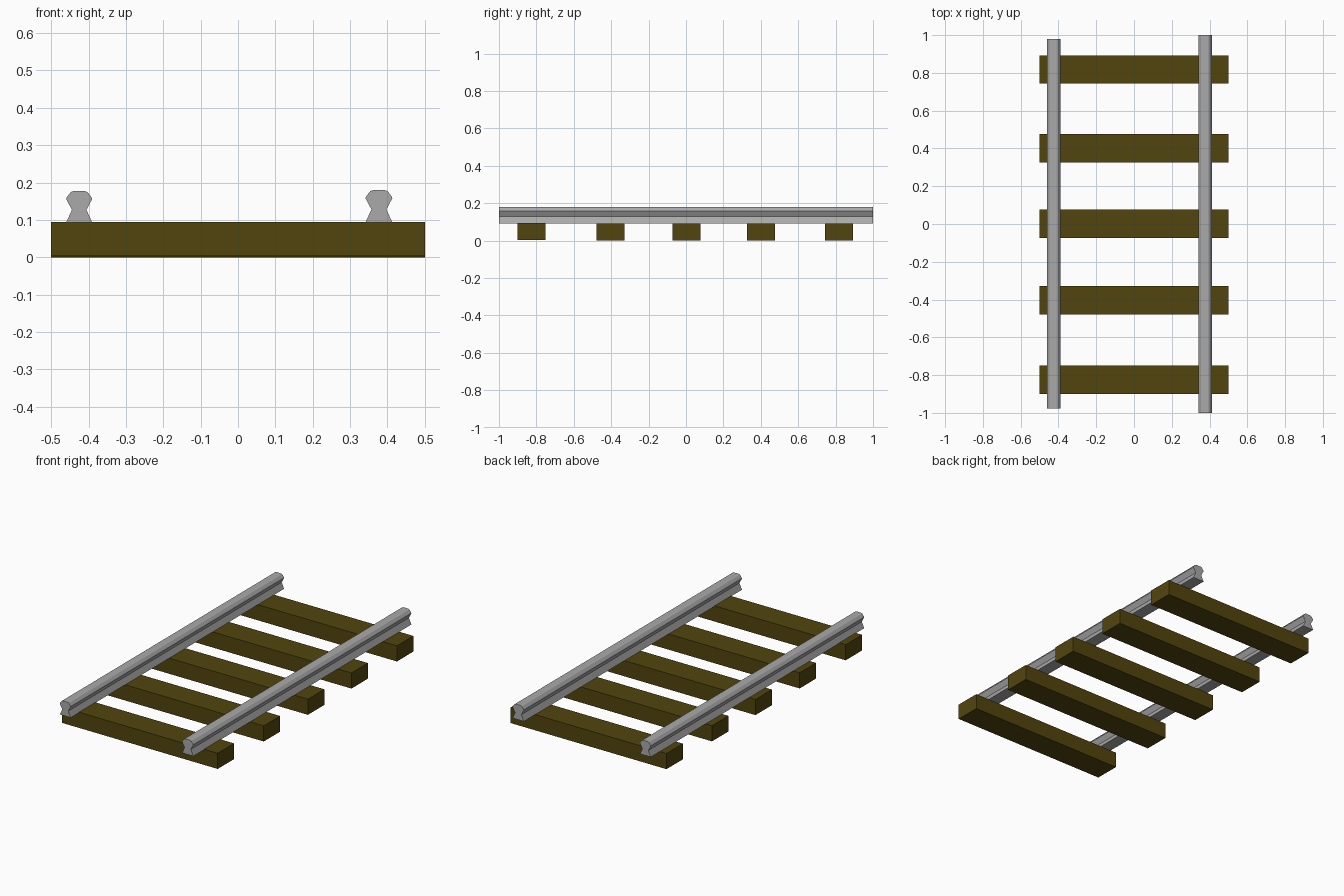
import bpy, bmesh

if "Cube" in bpy.data.objects:
    bpy.data.objects.remove(bpy.data.objects["Cube"])

wood = bpy.data.materials.new("dark_wood")
wood.diffuse_color = (0.085, 0.06, 0.004, 1)
wood.use_nodes = True
wood.node_tree.nodes["Principled BSDF"].inputs["Base Color"].default_value = wood.diffuse_color
steel = bpy.data.materials.new("steel")
steel.diffuse_color = (0.4, 0.4, 0.4, 1)
steel.use_nodes = True
steel.node_tree.nodes["Principled BSDF"].inputs["Base Color"].default_value = steel.diffuse_color


def extrude_along_y(name, points, y0, y1, mat):
    """Extrude a closed x-z outline from y0 to y1."""
    bm = bmesh.new()
    face = bm.faces.new([bm.verts.new((x, y0, z)) for x, z in points])
    res = bmesh.ops.extrude_face_region(bm, geom=[face])
    verts = [v for v in res["geom"] if isinstance(v, bmesh.types.BMVert)]
    bmesh.ops.translate(bm, verts=verts, vec=(0, y1 - y0, 0))
    bmesh.ops.recalc_face_normals(bm, faces=bm.faces)
    mesh = bpy.data.meshes.new(name)
    bm.to_mesh(mesh)
    bm.free()
    mesh.materials.append(mat)
    obj = bpy.data.objects.new(name, mesh)
    bpy.context.collection.objects.link(obj)
    return obj


# Sleepers: five plain beams, the front one a touch higher
for i, (y, z) in enumerate([(-0.825, 0.004), (-0.403, 0.002), (0.002, 0.002),
                            (0.401, 0.002), (0.818, 0)]):
    outline = [(-0.5, z), (0.5, z), (0.5, z + 0.091), (-0.5, z + 0.091)]
    extrude_along_y(f"sleeper_{i + 1}", outline, y - 0.075, y + 0.075, wood)

# Rails: half profile (half width, height above the sleepers), mirrored
half = [(0.036, 0), (0.020, 0.035), (0.036, 0.065), (0.034, 0.07),
        (0.023, 0.084), (0.015, 0.087)]
for name, x, y0, y1, s in [("left_rail", -0.425, -0.977, 0.98, 0.97),
                           ("right_rail", 0.377, -1, 1, 1)]:
    outline = [(x + w * s, 0.093 + h * s) for w, h in half]
    outline += [(x - w * s, 0.093 + h * s) for w, h in reversed(half)]
    extrude_along_y(name, outline, y0, y1, steel)
